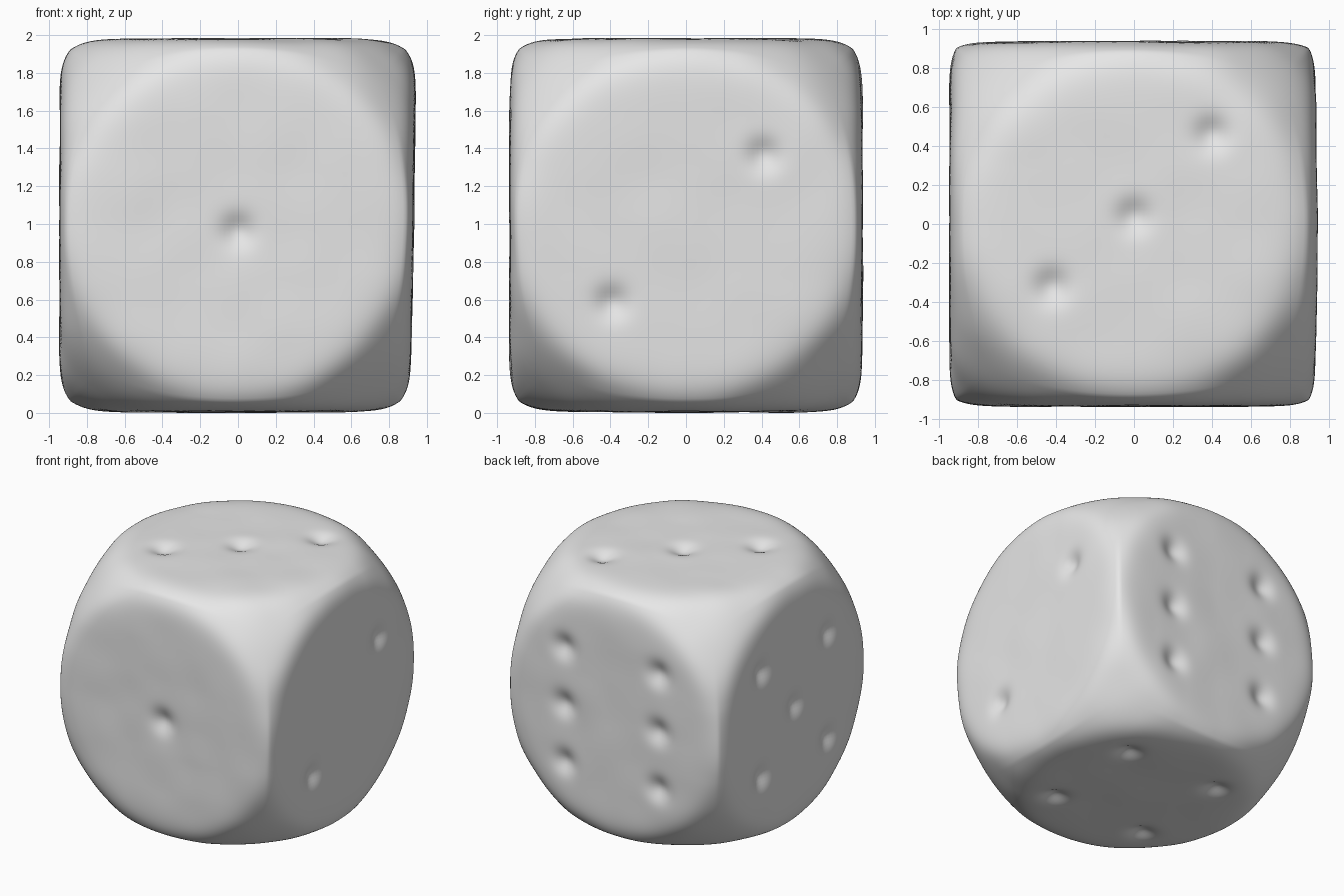
import bpy, bmesh, math
from mathutils import Vector, noise

if "Cube" in bpy.data.objects:
    bpy.data.objects.remove(bpy.data.objects["Cube"], do_unlink=True)

HALF = Vector((0.945, 0.935, 0.99))   # half size of the block
BALL = 1.295                          # radius of the sphere that rounds the corners
BLEND = 30                            # higher gives a crisper transition
PIP_DEPTH, PIP_WIDTH = 0.045, 0.085

# Pips per face: (axis, sign) -> positions on the other two axes, in order x, y, z
S = 0.41
PIPS = {
    (1, -1): [(0, -0.03)],
    (0, 1): [(0.41, 0.37), (-0.39, -0.41)],
    (2, 1): [(-0.42, -0.32), (0, 0.04), (0.4, 0.46)],
    (2, -1): [(a, b) for a in (-S, S) for b in (-S, S)],
    (0, -1): [(a, b) for a in (-S, S) for b in (-S, S)] + [(0, 0)],
    (1, 1): [(a, b) for a in (-S, S) for b in (-0.45, 0, 0.45)],
}


def rounded(co):
    """Smooth intersection of the block with a sphere, along a ray from the centre."""
    d = co.normalized()
    cube_r = 1 / max(abs(d[i]) / HALF[i] for i in range(3))
    return d * (cube_r ** -BLEND + BALL ** -BLEND) ** (-1 / BLEND)


def pip_offset(p):
    """Shallow bell-shaped hollows pressed into each face."""
    off = Vector((0, 0, 0))
    for (axis, sign), spots in PIPS.items():
        if p[axis] * sign < HALF[axis] * 0.8:
            continue
        u, v = [p[i] for i in range(3) if i != axis]
        for a, b in spots:
            dist = math.hypot(u - a, v - b)
            off[axis] -= sign * PIP_DEPTH * math.exp(-(dist / PIP_WIDTH) ** 2)
    return off


# Die body: a dense block, rounded, dented and slightly uneven like worn stone
bm = bmesh.new()
bmesh.ops.create_cube(bm, size=2)
bmesh.ops.subdivide_edges(bm, edges=bm.edges[:], cuts=79, use_grid_fill=True)
for v in bm.verts:
    p = rounded(v.co)
    wobble = p.normalized() * 0.006 * noise.noise(p * 3.5)
    q = p + pip_offset(p) + wobble
    if q.x > 0:                       # one side leans in a little at the foot
        q.x *= 1 - 0.016 * (1 - q.z)
    q.z += 1.0
    v.co = q
low = min(v.co.z for v in bm.verts)
bmesh.ops.translate(bm, verts=bm.verts[:], vec=(0, 0, -low))
bmesh.ops.recalc_face_normals(bm, faces=bm.faces[:])
mesh = bpy.data.meshes.new("die_body")
bm.to_mesh(mesh)
bm.free()
mesh.shade_smooth()

# Plain grey finish
grey = bpy.data.materials.new("light_grey")
grey.use_nodes = True
grey.diffuse_color = (0.8, 0.8, 0.8, 1)
grey.node_tree.nodes["Principled BSDF"].inputs["Base Color"].default_value = (0.8, 0.8, 0.8, 1)
mesh.materials.append(grey)

die = bpy.data.objects.new("die_body", mesh)
bpy.context.collection.objects.link(die)
